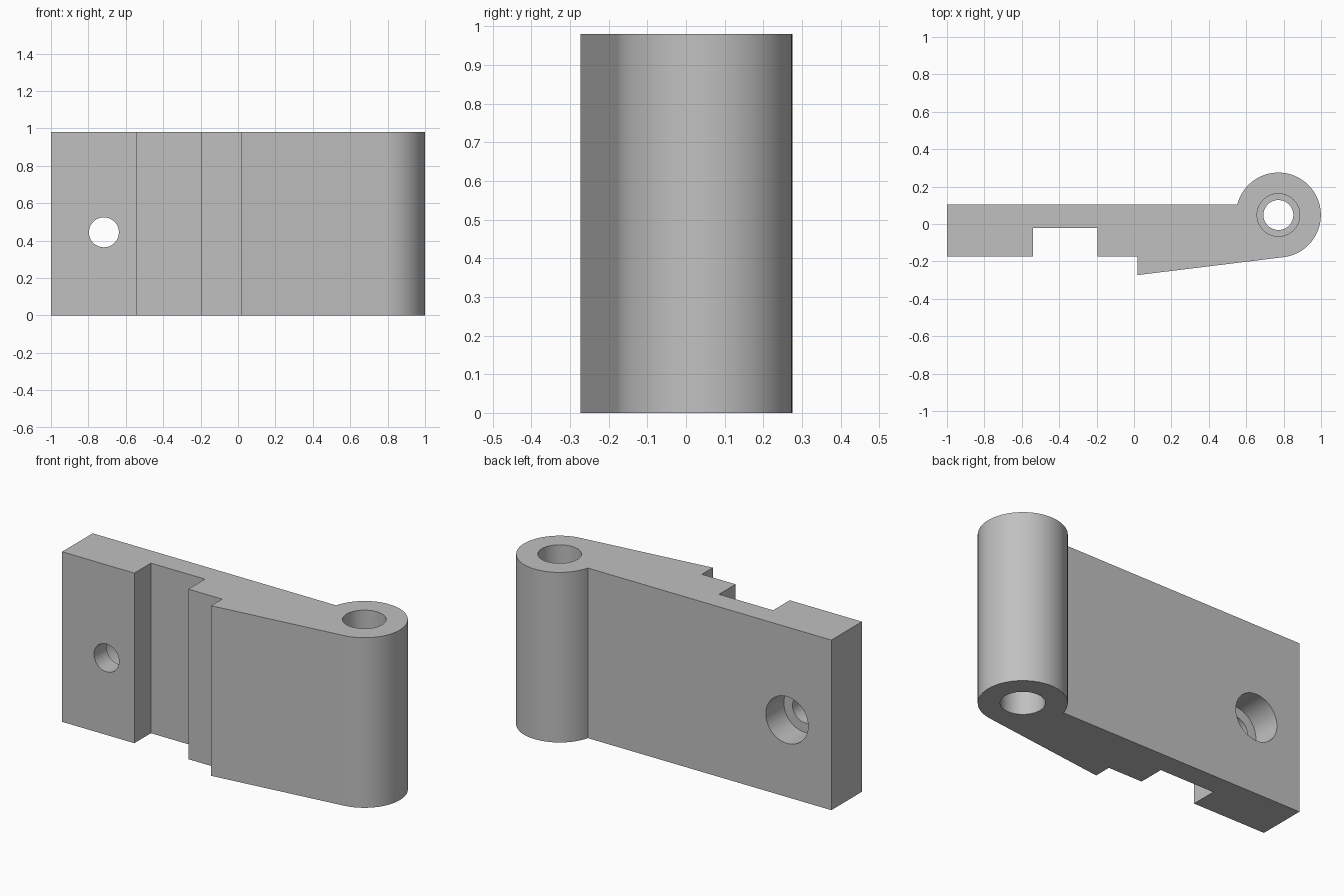
import bpy, bmesh, math
from mathutils import Vector, Matrix

cube = bpy.data.objects.get("Cube")
if cube:
    bpy.data.objects.remove(cube, do_unlink=True)

HEIGHT = 0.98
BACK_Y, FRONT_Y, LIP_Y, GROOVE_Y = 0.105, -0.173, -0.273, -0.022
BARREL, BARREL_R = Vector((0.772, 0.048)), 0.227
BORE_R, PIN_R, BORE_DEPTH = 0.114, 0.08, 0.33
SCREW_X, SCREW_Z, SCREW_R, HEAD_R, HEAD_DEPTH = -0.717, 0.444, 0.08, 0.135, 0.165

grey = bpy.data.materials.new("plain grey")
grey.use_nodes = True
colour = (0.53, 0.53, 0.53, 1)
grey.diffuse_color = colour
grey.node_tree.nodes["Principled BSDF"].inputs["Base Color"].default_value = colour


def add_object(name, bm):
    bmesh.ops.recalc_face_normals(bm, faces=bm.faces)
    mesh = bpy.data.meshes.new(name)
    bm.to_mesh(mesh)
    bm.free()
    mesh.materials.append(grey)
    obj = bpy.data.objects.new(name, mesh)
    bpy.context.collection.objects.link(obj)
    return obj


def select(obj):
    bpy.ops.object.select_all(action="DESELECT")
    obj.select_set(True)
    bpy.context.view_layer.objects.active = obj


def drill(target, radius, start, end):
    """Cut a round hole between two points, then discard the cutter."""
    start, end = Vector(start), Vector(end)
    axis = end - start
    place = Matrix.Translation((start + end) / 2) @ axis.to_track_quat("Z", "Y").to_matrix().to_4x4()
    bm = bmesh.new()
    bmesh.ops.create_cone(bm, cap_ends=True, segments=64, radius1=radius, radius2=radius,
                          depth=axis.length, matrix=place)
    cutter = add_object("drill_cutter", bm)
    cutter.hide_render = True
    mod = target.modifiers.new("hole", "BOOLEAN")
    mod.operation, mod.solver, mod.object = "DIFFERENCE", "EXACT", cutter
    select(target)
    bpy.ops.object.modifier_apply(modifier=mod.name)
    bpy.data.objects.remove(cutter, do_unlink=True)


# Plan outline: grooved leaf, lip and tapered front running tangent into the barrel
lip = Vector((0.02, LIP_Y))
to_lip = lip - BARREL
start = math.atan2(to_lip.y, to_lip.x) + math.acos(BARREL_R / to_lip.length)
stop = math.pi - math.asin((BACK_Y - BARREL.y) / BARREL_R)
outline = [(-1, BACK_Y), (-1, FRONT_Y), (-0.54, FRONT_Y), (-0.54, GROOVE_Y),
           (-0.195, GROOVE_Y), (-0.195, FRONT_Y), (0.02, FRONT_Y), tuple(lip)]
STEPS = 56
for i in range(STEPS + 1):
    a = start + (stop - start) * i / STEPS
    outline.append((BARREL.x + BARREL_R * math.cos(a), BARREL.y + BARREL_R * math.sin(a)))

bm = bmesh.new()
base = bm.faces.new([bm.verts.new((x, y, 0)) for x, y in outline])
top = bmesh.ops.extrude_face_region(bm, geom=[base])
bmesh.ops.translate(bm, vec=(0, 0, HEIGHT),
                    verts=[v for v in top["geom"] if isinstance(v, bmesh.types.BMVert)])
leaf = add_object("hinge_leaf", bm)

# Pin hole with a wider bore at each end
bx, by = BARREL
drill(leaf, PIN_R, (bx, by, -0.1), (bx, by, HEIGHT + 0.1))
drill(leaf, BORE_R, (bx, by, -0.1), (bx, by, BORE_DEPTH))
drill(leaf, BORE_R, (bx, by, HEIGHT - BORE_DEPTH), (bx, by, HEIGHT + 0.1))

# Screw hole with a recess for the head at the back
drill(leaf, SCREW_R, (SCREW_X, -0.4, SCREW_Z), (SCREW_X, 0.4, SCREW_Z))
drill(leaf, HEAD_R, (SCREW_X, BACK_Y - HEAD_DEPTH, SCREW_Z), (SCREW_X, 0.4, SCREW_Z))

# Smooth round walls, keeping the flat faces flat
select(leaf)
bpy.ops.object.shade_smooth_by_angle(angle=math.radians(30))
weighted = leaf.modifiers.new("flat faces", "WEIGHTED_NORMAL")
weighted.keep_sharp = True
